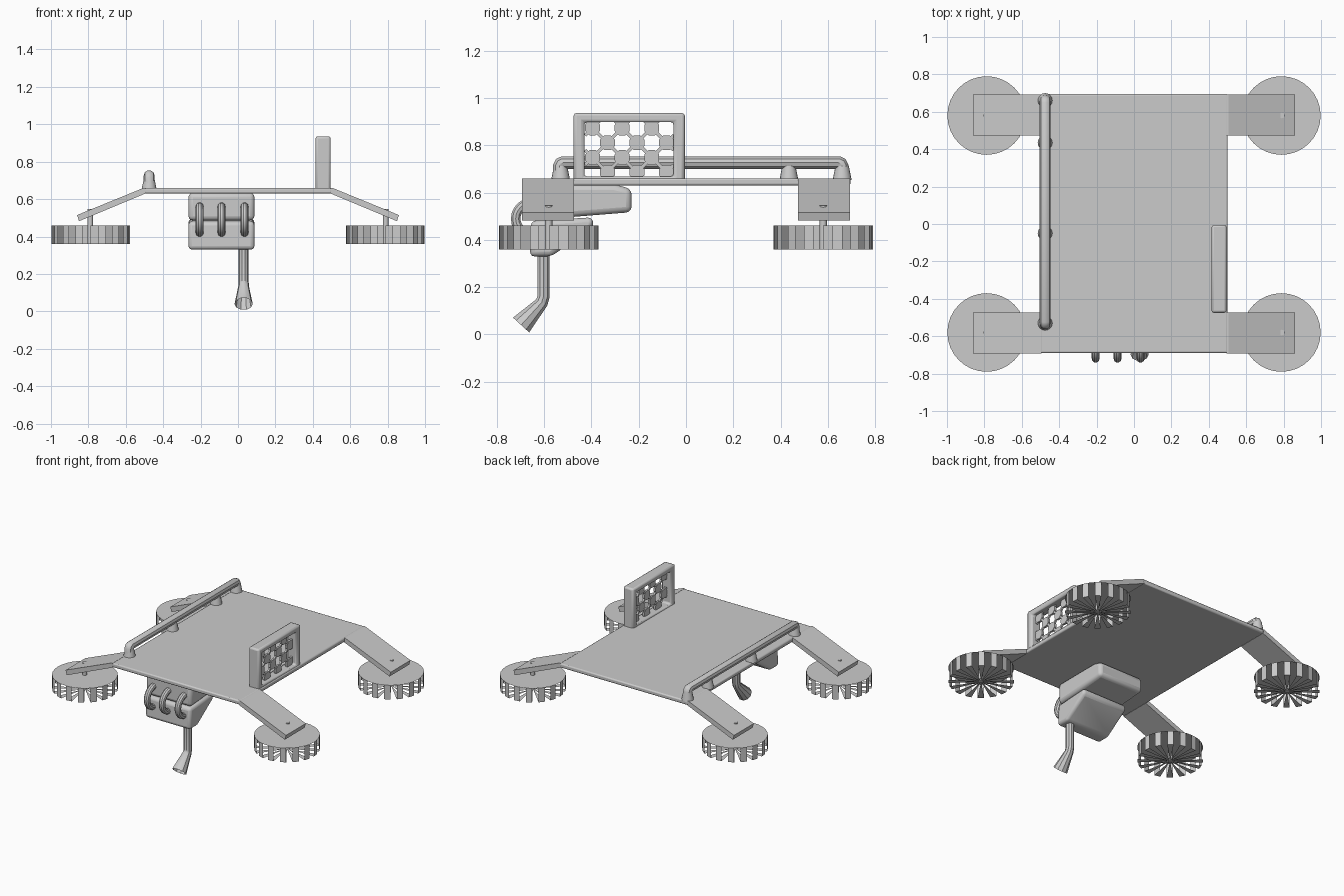
import bpy, bmesh
from math import sin, cos, pi, radians
from mathutils import Vector

if "Cube" in bpy.data.objects:
    bpy.data.objects.remove(bpy.data.objects["Cube"])


def finish(name, bm, bevel=0, smooth=False, segs=2):
    me = bpy.data.meshes.new(name)
    bm.to_mesh(me)
    bm.free()
    ob = bpy.data.objects.new(name, me)
    bpy.context.collection.objects.link(ob)
    if bevel:
        m = ob.modifiers.new("bevel", 'BEVEL')
        m.width, m.segments, m.limit_method = bevel, segs, 'ANGLE'
    if smooth:
        shade(ob)
    return ob


def shade(ob):
    bpy.ops.object.select_all(action='DESELECT')
    ob.select_set(True)
    bpy.context.view_layer.objects.active = ob
    bpy.ops.object.shade_smooth_by_angle(angle=radians(35))


def prism(name, pts, axis, a, b, bevel=0, segs=2):
    """Extrude a profile: axis 'x' takes (y, z) points, 'y' takes (x, z)."""
    bm = bmesh.new()
    at = (lambda p, d: (d, p[0], p[1])) if axis == 'x' else (lambda p, d: (p[0], d, p[1]))
    lo = [bm.verts.new(at(p, a)) for p in pts]
    hi = [bm.verts.new(at(p, b)) for p in pts]
    bm.faces.new(lo)
    bm.faces.new(hi[::-1])
    for i in range(len(pts)):
        j = (i + 1) % len(pts)
        bm.faces.new((lo[i], hi[i], hi[j], lo[j]))
    bmesh.ops.recalc_face_normals(bm, faces=bm.faces)
    return finish(name, bm, bevel, bool(bevel), segs)


def tube(name, pts, r, radii=None, caps=True):
    cu = bpy.data.curves.new(name, 'CURVE')
    cu.dimensions = '3D'
    cu.bevel_depth, cu.bevel_resolution, cu.use_fill_caps = r, 3, caps
    s = cu.splines.new('POLY')
    s.points.add(len(pts) - 1)
    for i, p in enumerate(pts):
        s.points[i].co = (*p, 1)
        s.points[i].radius = radii[i] if radii else 1
    ob = bpy.data.objects.new(name, cu)
    bpy.context.collection.objects.link(ob)
    bpy.ops.object.select_all(action='DESELECT')
    ob.select_set(True)
    bpy.context.view_layer.objects.active = ob
    bpy.ops.object.convert(target='MESH')
    ob = bpy.context.view_layer.objects.active
    ob.name = name
    shade(ob)
    return ob


def cylinder(name, loc, r1, r2, depth, n=16):
    bm = bmesh.new()
    bmesh.ops.create_cone(bm, cap_ends=True, segments=n, radius1=r1, radius2=r2, depth=depth)
    bmesh.ops.translate(bm, verts=bm.verts, vec=loc)
    return finish(name, bm, smooth=True)


# deck
prism("deck", [(-0.5, 0.63), (0.5, 0.63), (0.5, 0.66), (-0.5, 0.66)], 'y', -0.69, 0.695, 0.008)


# slotted wheel: full top, every other side and bottom wedge left open
def wheel(name, cx, cy, r=0.21, z0=0.36, z1=0.46, n=32):
    bm = bmesh.new()
    ring = lambda z: [bm.verts.new((cx + r * cos(2 * pi * i / n), cy + r * sin(2 * pi * i / n), z))
                      for i in range(n)]
    lo, hi = ring(z0), ring(z1)
    hub = bm.verts.new((cx, cy, z0))
    bm.faces.new(hi)
    for i in range(0, n, 2):
        j = (i + 1) % n
        bm.faces.new((lo[i], lo[j], hi[j], hi[i]))
        bm.faces.new((hub, lo[j], lo[i]))
    return finish(name, bm)


# sloping arms, axles and wheels at the four corners
for sx, side in ((-1, "left"), (1, "right")):
    arm = [(sx * x, z) for x, z in ((0.495, 0.63), (0.495, 0.66), (0.505, 0.66),
                                    (0.86, 0.515), (0.85, 0.482))]
    for sy, end in ((-1, "front"), (1, "back")):
        tag = end + "_" + side
        prism(tag + "_arm", arm, 'y', sy * 0.473, sy * 0.693)
        cylinder(tag + "_axle", (sx * 0.79, sy * 0.58, 0.453), 0.015, 0.015, 0.186, 12)
        wheel(tag + "_wheel", sx * 0.788, sy * 0.58)

# side rail with bent ends and flared posts
X, Z = -0.475, 0.726
tube("side_rail", [(X, y, z) for y, z in (
    (-0.535, 0.65), (-0.535, Z - 0.015), (-0.53, Z - 0.004), (-0.52, Z),
    (0.645, Z), (0.655, Z - 0.004), (0.66, Z - 0.015), (0.66, 0.65))], 0.029)
for i, y in enumerate((-0.53, -0.05, 0.435, 0.66)):
    cylinder(f"rail_post_{i + 1}", (X, y, 0.683), 0.04, 0.028, 0.06)

# screen frame: rectangular ring
bm = bmesh.new()
rect = lambda x, y0, y1, z0, z1: [bm.verts.new((x, y, z)) for y, z in
                                  ((y0, z0), (y1, z0), (y1, z1), (y0, z1))]
outer, inner = (-0.475, -0.005, 0.633, 0.936), (-0.43, -0.053, 0.668, 0.898)
loops = [rect(0.415, *outer), rect(0.495, *outer), rect(0.495, *inner), rect(0.415, *inner)]
for k in range(4):
    a, b = loops[k], loops[(k + 1) % 4]
    for i in range(4):
        j = (i + 1) % 4
        bm.faces.new((a[i], a[j], b[j], b[i]))
bmesh.ops.recalc_face_normals(bm, faces=bm.faces)
finish("screen_frame", bm, 0.012, True)

# screen mesh: staggered octagonal plates joined by thin diagonal bars
bm = bmesh.new()
xs, step = 0.455, 0.0625
Y0, Y1, Z0, Z1 = inner


def slab(pts, t):
    pts = [(min(max(y, Y0 - 0.01), Y1 + 0.01), min(max(z, Z0 - 0.01), Z1 + 0.01)) for y, z in pts]
    f = [bm.verts.new((xs + t, *p)) for p in pts]
    b = [bm.verts.new((xs - t, *p)) for p in pts]
    bm.faces.new(f)
    bm.faces.new(b[::-1])
    for i in range(len(pts)):
        bm.faces.new((f[i - 1], b[i - 1], b[i], f[i]))


for row in range(5):
    for col in range(7):
        if (row + col) % 2:
            continue
        y, z = -0.395 + (col) * step - 0.0, 0.873 - row * step
        if z > Z0 - 0.03 and y < Y1 + 0.03:
            slab([(y + 0.034 * cos(pi * (k + .5) / 4), z + 0.034 * sin(pi * (k + .5) / 4))
                  for k in range(8)], 0.008)
        for d in (-1, 1):
            for e in (-1, 1):
                p, q = Vector((y, z)), Vector((y + d * step, z + e * step))
                if not (Y0 - .01 < p.x < Y1 + .01 and Z0 - .01 < p.y < Z1 + .01):
                    continue
                q = p + (q - p) * 0.5
                w = (q - p).orthogonal().normalized() * 0.007
                slab([p - w, q - w, q + w, p + w], 0.006)
bmesh.ops.recalc_face_normals(bm, faces=bm.faces)
finish("screen_mesh", bm)

# underslung engine: two stacked blocks
prism("upper_engine_block", [(-0.65, 0.485), (-0.48, 0.497), (-0.23, 0.517), (-0.23, 0.615),
                             (-0.30, 0.634), (-0.65, 0.634)], 'x', -0.265, 0.088, 0.024, 3)
prism("lower_engine_block", [(-0.66, 0.33), (-0.57, 0.33), (-0.39, 0.455), (-0.395, 0.495),
                             (-0.655, 0.48)], 'x', -0.265, 0.088, 0.022, 3)

# three looping hoses joining the blocks
for i, x in enumerate((-0.205, -0.088, 0.035)):
    pts = [(x, -0.64 - 0.08 * sin(pi * k / 12), 0.49 + 0.072 * cos(pi * k / 12)) for k in range(13)]
    tube(f"hose_{i + 1}", pts, 0.021)

# exhaust pipe with flared, open mouth
tube("exhaust_pipe", [(0.03, -0.602, 0.37), (0.03, -0.602, 0.16), (0.03, -0.61, 0.135),
                      (0.03, -0.697, 0.04)], 0.027, [1, 1, 1.05, 1.8], caps=False)
